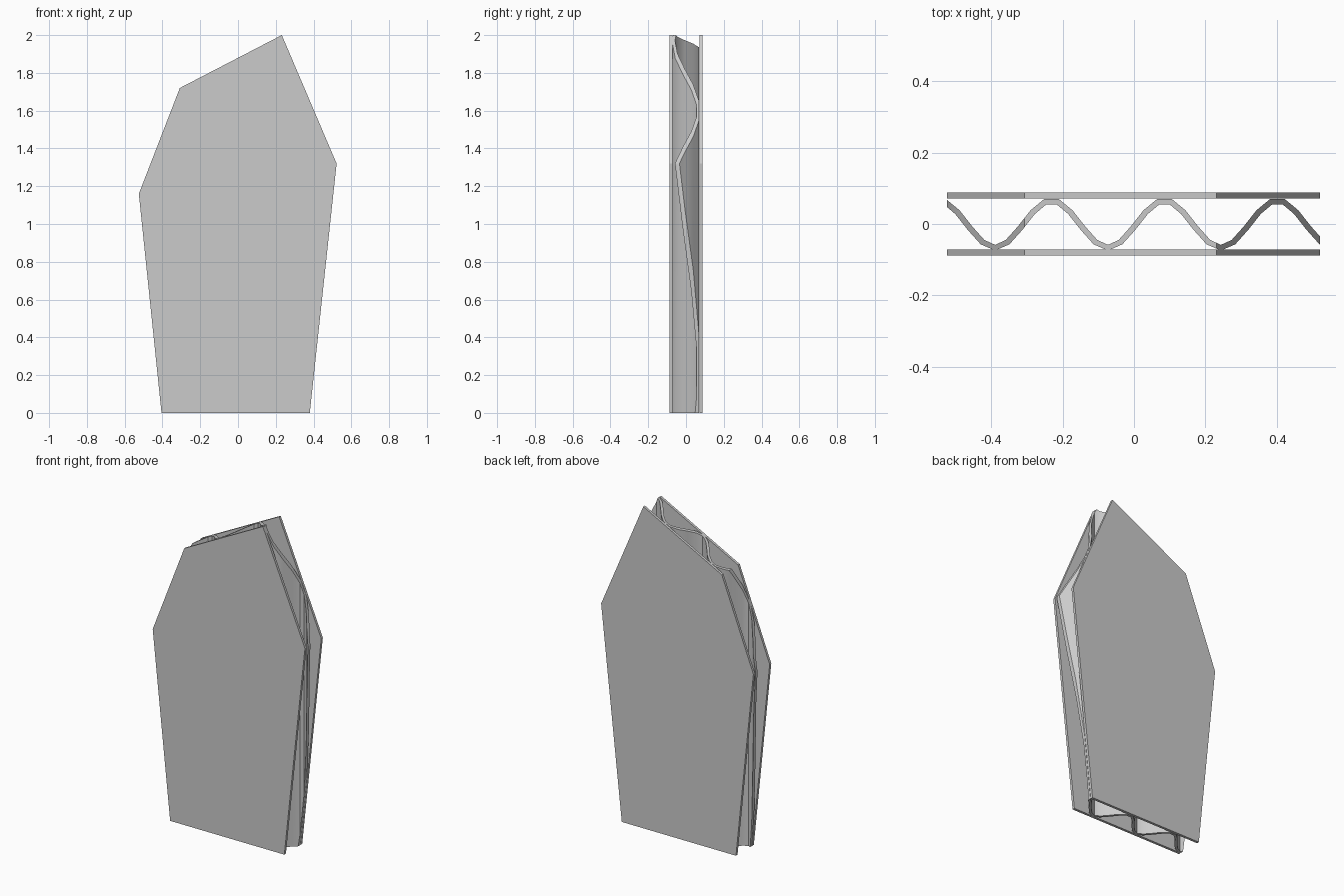
import bpy, bmesh, math
from mathutils import Vector

if "Cube" in bpy.data.objects:
    bpy.data.objects.remove(bpy.data.objects["Cube"])

# Torn board outline in x, z (counter-clockwise seen from the front)
OUTLINE = [(-0.405, 0), (0.38, 0), (0.522, 1.32), (0.232, 2.0), (-0.308, 1.72), (-0.525, 1.16)]
HALF, THICK = 0.088, 0.016
PERIOD, AMP, STEPS, TROUGH = 0.317, 0.0665, 9, -0.39


def finish(bm, name):
    bmesh.ops.recalc_face_normals(bm, faces=bm.faces)
    mesh = bpy.data.meshes.new(name)
    bm.to_mesh(mesh)
    bm.free()
    obj = bpy.data.objects.new(name, mesh)
    bpy.context.collection.objects.link(obj)
    return obj


def prism(points, direction):
    bm = bmesh.new()
    face = bm.faces.new([bm.verts.new(p) for p in points])
    res = bmesh.ops.extrude_face_region(bm, geom=[face], use_keep_orig=True)
    moved = [g for g in res["geom"] if isinstance(g, bmesh.types.BMVert)]
    bmesh.ops.translate(bm, verts=moved, vec=direction)
    return bm


# Flat liner sheets
for name, y in (("front_sheet", -HALF), ("back_sheet", HALF - THICK)):
    finish(prism([(x, y, z) for x, z in OUTLINE], (0, THICK, 0)), name)

# Corrugated core: wavy ribbon profile with even thickness
k = 2 * math.pi / PERIOD
upper, lower = [], []
for i in range(-6, 33):
    t = i * PERIOD / STEPS
    y = -AMP * math.cos(k * t)
    n = Vector((-AMP * k * math.sin(k * t), 1)).normalized() * THICK / 2
    upper.append((TROUGH + t + n.x, y + n.y, -0.2))
    lower.append((TROUGH + t - n.x, y - n.y, -0.2))
bm = prism(lower + upper[::-1], (0, 0, 2.5))

# Trim the core to the board outline, closing every cut
for (ax, az), (bx, bz) in zip(OUTLINE, OUTLINE[1:] + OUTLINE[:1]):
    bmesh.ops.bisect_plane(bm, geom=bm.verts[:] + bm.edges[:] + bm.faces[:],
                           plane_co=(ax, 0, az), plane_no=(bz - az, 0, ax - bx),
                           clear_outer=True)
    bmesh.ops.holes_fill(bm, edges=[e for e in bm.edges if e.is_boundary], sides=0)
core = finish(bm, "corrugated_core")
bpy.context.view_layer.objects.active = core
core.select_set(True)
bpy.ops.object.shade_smooth_by_angle(angle=math.radians(35))
